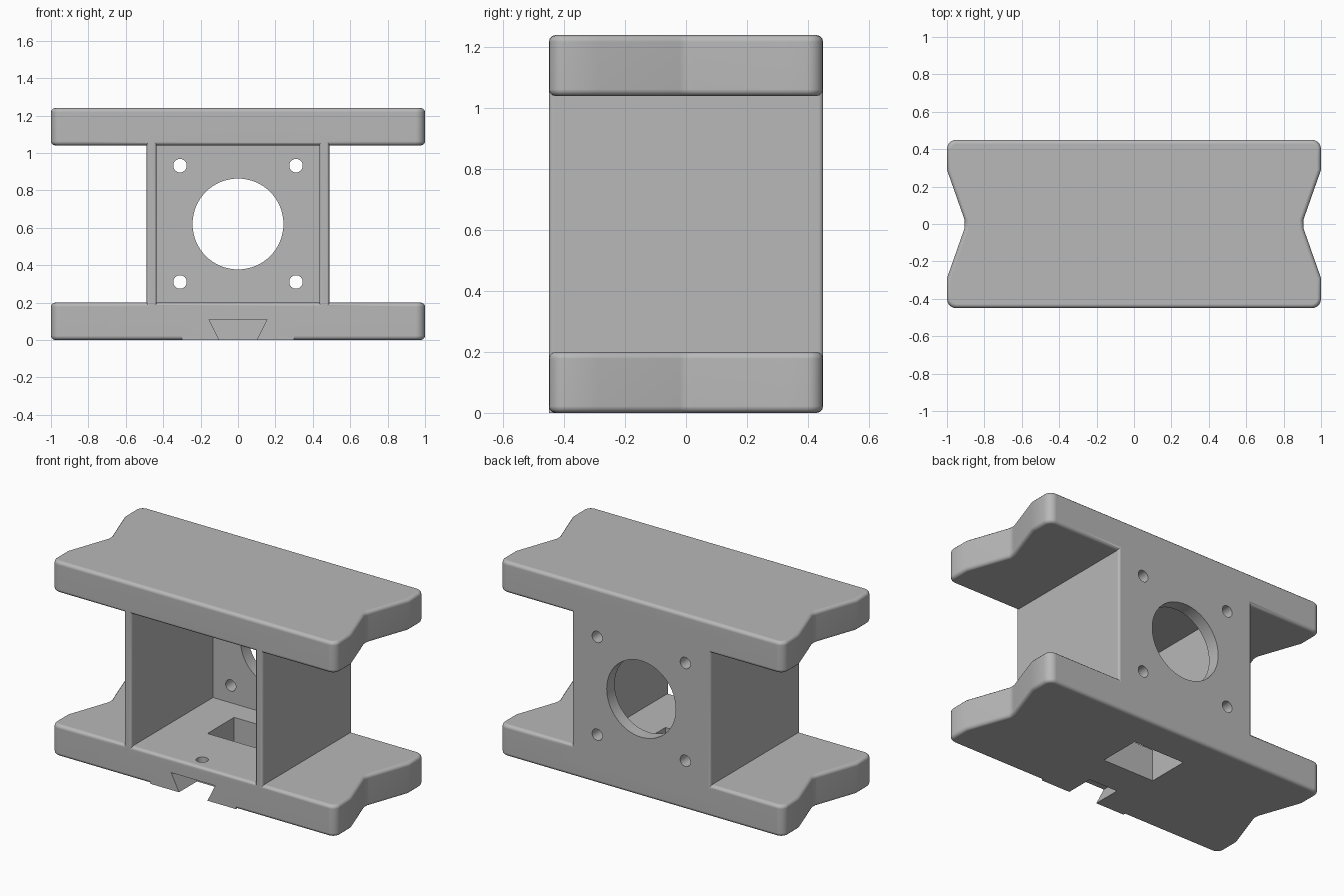
import bpy, bmesh, math
from mathutils import Vector

if "Cube" in bpy.data.objects:
    bpy.data.objects.remove(bpy.data.objects["Cube"], do_unlink=True)

grey = bpy.data.materials.new("plain_grey")
grey.use_nodes = True
grey.diffuse_color = (0.48, 0.48, 0.48, 1)
grey.node_tree.nodes["Principled BSDF"].inputs["Base Color"].default_value = grey.diffuse_color

H, W, D, T = 1.24, 1.0, 0.45, 0.2      # height, half width, half depth, plate thickness


def prism(name, points, lo, hi, axis="Z"):
    """Extrude a 2D outline along Z (x, y points) or Y (x, z points)."""
    bm = bmesh.new()
    place = (lambda a, b, h: (a, b, h)) if axis == "Z" else (lambda a, b, h: (a, h, b))
    face = bm.faces.new([bm.verts.new(place(a, b, lo)) for a, b in points])
    ext = bmesh.ops.extrude_face_region(bm, geom=[face])
    moved = [g for g in ext["geom"] if isinstance(g, bmesh.types.BMVert)]
    bmesh.ops.translate(bm, verts=moved, vec=Vector(place(0, 0, hi - lo)))
    bmesh.ops.recalc_face_normals(bm, faces=bm.faces)
    mesh = bpy.data.meshes.new(name)
    bm.to_mesh(mesh)
    bm.free()
    mesh.materials.append(grey)
    obj = bpy.data.objects.new(name, mesh)
    bpy.context.collection.objects.link(obj)
    return obj


def rect(x0, x1, y0, y1):
    return [(x0, y0), (x1, y0), (x1, y1), (x0, y1)]


def disc(x, y, r, n=32):
    return [(x + r * math.cos(math.tau * i / n), y + r * math.sin(math.tau * i / n)) for i in range(n)]


def apply(obj, mod):
    bpy.ops.object.select_all(action="DESELECT")
    bpy.context.view_layer.objects.active = obj
    obj.select_set(True)
    bpy.ops.object.modifier_apply(modifier=mod.name)


def bevel(obj, width):
    mod = obj.modifiers.new("round", "BEVEL")
    mod.width, mod.segments = width, 3
    mod.limit_method, mod.angle_limit = "ANGLE", math.radians(45)
    apply(obj, mod)


def combine(obj, other, operation):
    mod = obj.modifiers.new("combine", "BOOLEAN")
    mod.operation, mod.solver, mod.object = operation, "EXACT", other
    apply(obj, mod)
    bpy.data.objects.remove(other, do_unlink=True)


# Plate outline: rounded corners and a shallow V notch in each end
R = 0.05
quarter = []
for i in range(6):
    a = math.radians(18 * i)
    quarter.append((W - R + R * math.cos(a), D - R + R * math.sin(a)))
right_side = [(x, -y) for x, y in reversed(quarter)] + [(W, -0.29), (0.905, -0.02), (0.905, 0.02), (W, 0.29)] + quarter
outline = right_side + [(-x, y) for x, y in reversed(right_side)]

body = prism("motor_mount_frame", outline, 0, T)
top_plate = prism("top_plate", outline, H - T, H)
for plate in (body, top_plate):
    bevel(plate, 0.022)

# Square front lip that keeps the lower edge sharp around the dovetail
combine(body, prism("front_lip", rect(-0.3, 0.3, -D, -0.27), 0, 0.12), "UNION")

# U-shaped upright: two side walls and the back panel
OUT, INN, BACK = 0.488, 0.435, 0.37
upright = prism("upright", [(-OUT, -D), (-INN, -D), (-INN, BACK), (INN, BACK),
                            (INN, -D), (OUT, -D), (OUT, D), (-OUT, D)], 0.1, H - 0.1)
bm = bmesh.new()
bm.from_mesh(upright.data)
corners = [e for e in bm.edges
           if abs(e.verts[0].co.z - e.verts[1].co.z) > 0.5 and abs(e.verts[0].co.y) > 0.4]
bmesh.ops.bevel(bm, geom=corners, offset=0.015, segments=3, profile=0.5, affect="EDGES")
bm.to_mesh(upright.data)
bm.free()
combine(body, upright, "UNION")
combine(body, top_plate, "UNION")

# Shaft opening and four screw holes through the back panel
cutters = [prism("shaft_cutter", disc(0, 0.62, 0.243, 64), 0.3, 0.6, "Y")]
for x in (-0.31, 0.31):
    for z in (0.31, 0.932):
        cutters.append(prism("screw_cutter", disc(x, z, 0.036), 0.3, 0.6, "Y"))

# Window, dovetail slot and its locking hole in the bottom plate
cutters.append(prism("window_cutter", rect(-0.18, 0.18, -0.05, 0.218), -0.1, 0.3))
slope = 0.5
dovetail = [(-0.1 + 0.02 * slope, -0.02), (0.1 - 0.02 * slope, -0.02), (0.155, 0.11), (-0.155, 0.11)]
cutters.append(prism("dovetail_cutter", dovetail, -0.6, -0.27, "Y"))
cutters.append(prism("locking_cutter", disc(0, -0.36, 0.036), 0.05, 0.3))
for cutter in cutters:
    combine(body, cutter, "DIFFERENCE")

# Smooth rounded edges, flat main faces
bpy.ops.object.select_all(action="DESELECT")
bpy.context.view_layer.objects.active = body
body.select_set(True)
bpy.ops.object.shade_smooth_by_angle(angle=math.radians(32))
weighted = body.modifiers.new("even_shading", "WEIGHTED_NORMAL")
weighted.keep_sharp = True
